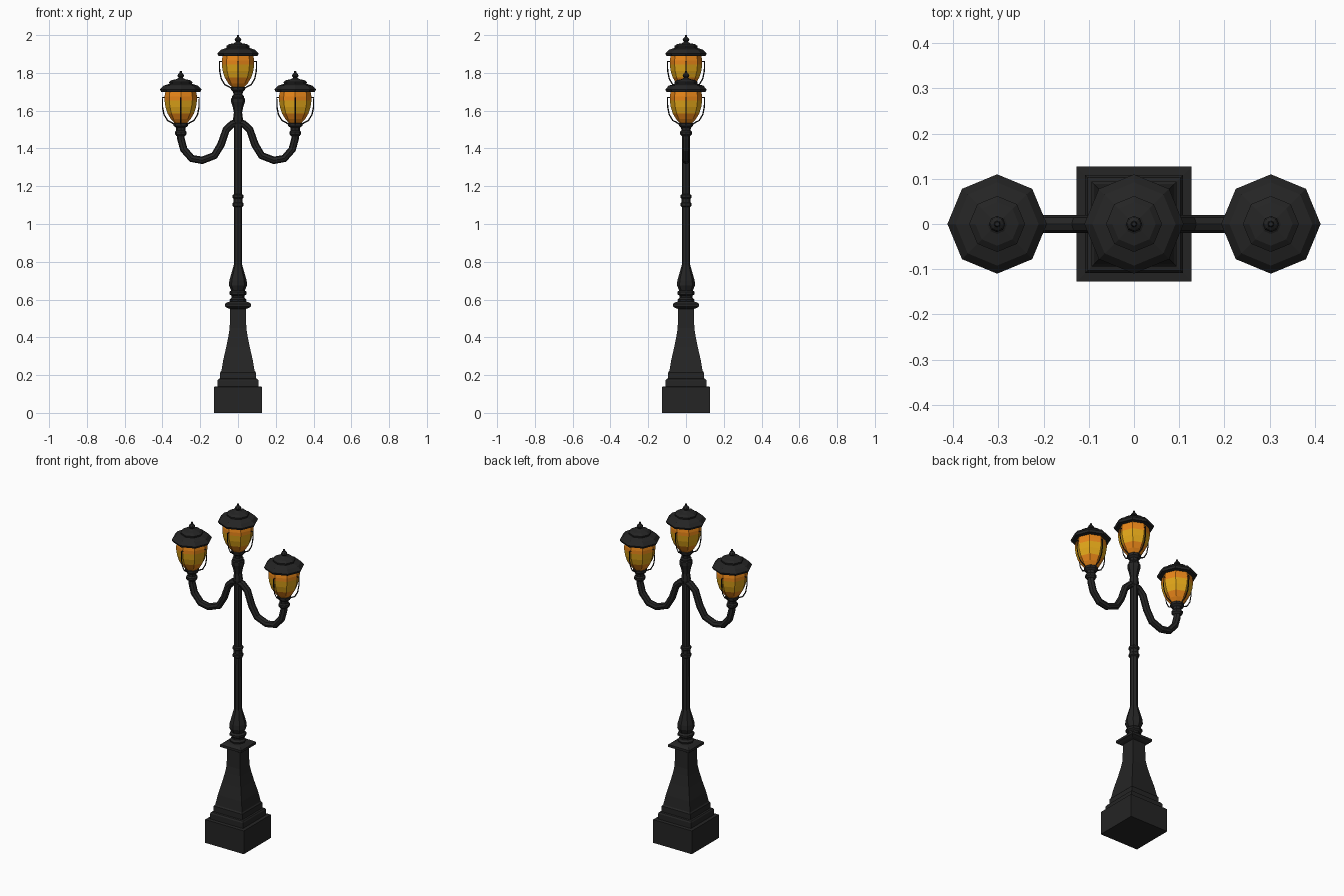
import bpy, bmesh, math

if "Cube" in bpy.data.objects:
    bpy.data.objects.remove(bpy.data.objects["Cube"])

def material(name, col):
    m = bpy.data.materials.new(name)
    m.diffuse_color = (*col, 1)
    m.use_nodes = True
    m.node_tree.nodes["Principled BSDF"].inputs["Base Color"].default_value = m.diffuse_color
    return m

IRON = material("black iron", (0.018, 0.018, 0.018))
ORANGE = material("orange glass", (0.85, 0.25, 0.01))
AMBER = material("amber glass", (0.75, 0.38, 0.01))

def lathe(name, profile, sides=8, x=0, z=0, square=False, mats=(IRON,), rule=None):
    """Stack of n-sided rings from (radius, height) pairs, closed at both ends."""
    if square:
        sides = 4
    k, ph = (math.sqrt(2), math.pi / 4) if square else (1, 0)
    bm = bmesh.new()
    rings = []
    for r, h in profile:
        r = max(r, 0.0005) * k
        rings.append([bm.verts.new((x + r * math.cos(ph + 2 * math.pi * i / sides),
                                    r * math.sin(ph + 2 * math.pi * i / sides), z + h))
                      for i in range(sides)])
    for a, b in zip(rings, rings[1:]):
        for i in range(sides):
            j = (i + 1) % sides
            bm.faces.new((a[i], a[j], b[j], b[i]))
    bm.faces.new(rings[0][::-1])
    bm.faces.new(rings[-1])
    bmesh.ops.recalc_face_normals(bm, faces=bm.faces)
    if rule:
        for f in bm.faces:
            f.material_index = rule(f.calc_center_median().z - z)
    me = bpy.data.meshes.new(name)
    bm.to_mesh(me)
    bm.free()
    for m in mats:
        me.materials.append(m)
    ob = bpy.data.objects.new(name, me)
    bpy.context.collection.objects.link(ob)
    return ob

def tube(name, paths, radius, res):
    """Round bar following each list of points, turned into a mesh."""
    cu = bpy.data.curves.new(name, 'CURVE')
    cu.dimensions = '3D'
    cu.bevel_depth = radius
    cu.bevel_resolution = res
    cu.use_fill_caps = True
    for pts in paths:
        sp = cu.splines.new('POLY')
        sp.points.add(len(pts) - 1)
        for p, c in zip(sp.points, pts):
            p.co = (*c, 1)
    cu.materials.append(IRON)
    ob = bpy.data.objects.new(name, cu)
    bpy.context.collection.objects.link(ob)
    bpy.ops.object.select_all(action='DESELECT')
    ob.select_set(True)
    bpy.context.view_layer.objects.active = ob
    bpy.ops.object.convert(target='MESH')
    for p in bpy.context.object.data.polygons:
        p.use_smooth = False

# square pedestal with steps, flared neck and square collar
lathe("pedestal", [(.127, 0), (.127, .138), (.108, .14), (.108, .172), (.103, .18), (.094, .182),
                   (.094, .215), (.088, .222), (.078, .28), (.062, .35), (.05, .41), (.044, .45),
                   (.042, .55), (.055, .555), (.069, .563), (.069, .577), (.055, .587), (.04, .59)],
      square=True)

# eight-sided post with lower bulb, mid ring and upper baluster
lathe("post", [(.04, .585), (.045, .60), (.034, .61), (.034, .62), (.046, .628), (.046, .64),
               (.036, .648), (.048, .675), (.046, .70), (.036, .735), (.026, .77), (.022, .785),
               (.021, 1.09), (.029, 1.095), (.029, 1.11), (.024, 1.115), (.024, 1.135),
               (.029, 1.14), (.029, 1.153), (.021, 1.158), (.021, 1.53), (.027, 1.55),
               (.022, 1.59), (.028, 1.62), (.036, 1.645), (.036, 1.665), (.026, 1.675)])

# S-shaped side arms
ARM = [(0, 1.535), (.03, 1.53), (.062, 1.50), (.09, 1.42), (.125, 1.362), (.19, 1.337),
       (.245, 1.347), (.287, 1.395), (.302, 1.45), (.303, 1.49)]
for s, side in ((-1, "left"), (1, "right")):
    tube(side + "_arm", [[(s * x, 0, z) for x, z in ARM]], .02, 2)

# lantern: heights are measured down from the finial tip
ROOF = [(.08, -.112), (.104, -.11), (.11, -.098), (.092, -.078), (.06, -.068), (.062, -.058),
        (.048, -.048), (.022, -.043), (.011, -.036), (.018, -.026), (.014, -.016), (.007, -.011),
        (.005, 0)]
GLOBE = [(.034, -.275), (.052, -.255), (.070, -.225), (.081, -.19), (.086, -.155),
         (.086, -.135), (.081, -.108)]
CUP = [(.022, -.345), (.031, -.335), (.031, -.322), (.024, -.315), (.026, -.30), (.038, -.29),
       (.038, -.277), (.03, -.27)]
WIRE = [(.08, -.14), (.098, -.14), (.097, -.19), (.089, -.23), (.07, -.262), (.05, -.272),
        (.03, -.285)]

def lantern(label, x, top):
    lathe(label + "_lantern_roof", ROOF, x=x, z=top)
    lathe(label + "_lantern_globe", GLOBE, x=x, z=top, mats=(ORANGE, AMBER),
          rule=lambda h: 1 if -.24 < h < -.15 else 0)
    lathe(label + "_lantern_cup", CUP, x=x, z=top)
    # four bent wires around the glass
    tube(label + "_lantern_cage",
         [[(x + r * dx, r * dy, top + h) for r, h in WIRE]
          for dx, dy in ((1, 0), (0, 1), (-1, 0), (0, -1))], .0035, 0)

lantern("centre", 0, 2.0)
lantern("left", -.303, 1.81)
lantern("right", .303, 1.81)
